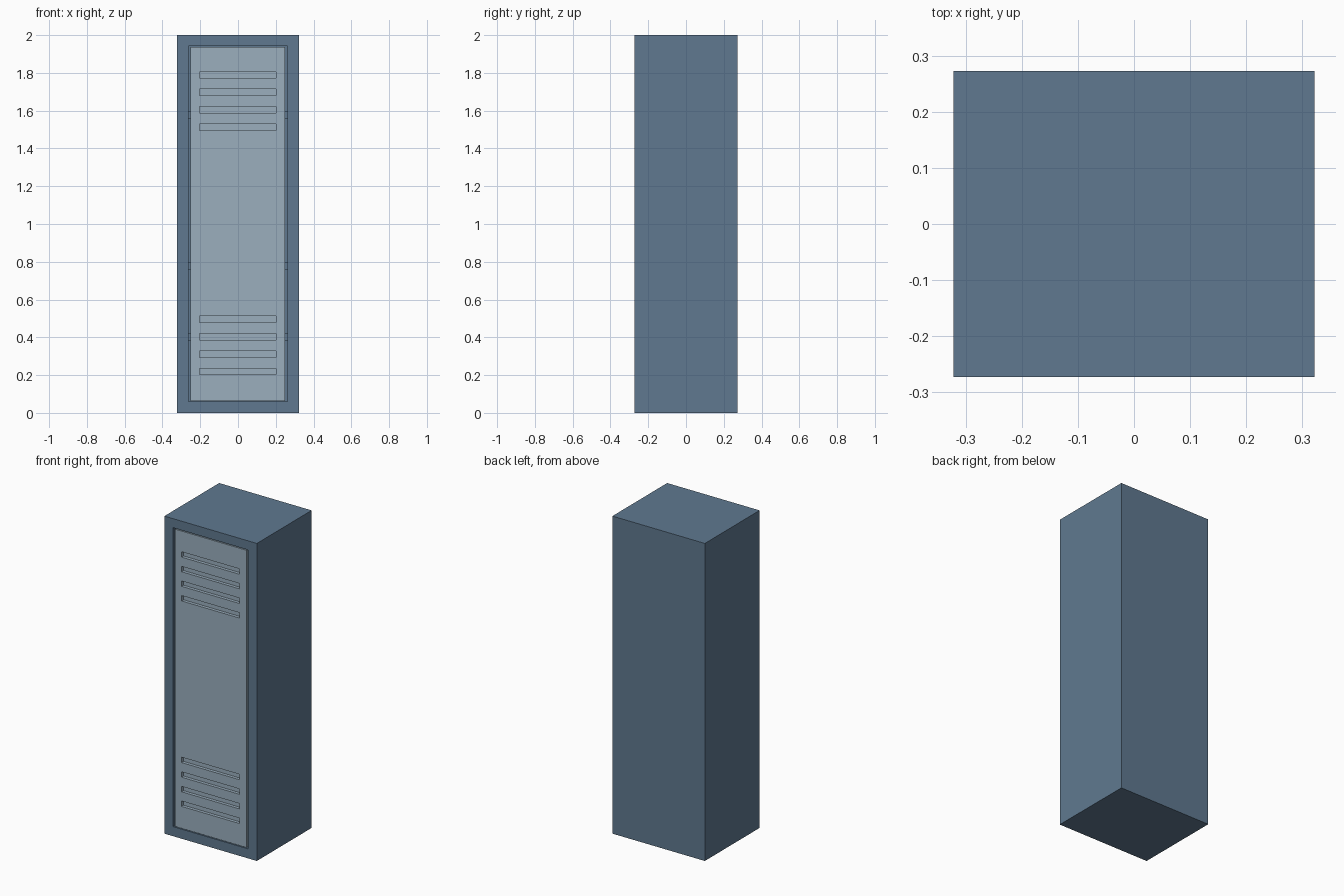
import bpy, bmesh
from mathutils import Vector

if "Cube" in bpy.data.objects:
    bpy.data.objects.remove(bpy.data.objects["Cube"])


def material(name, rgb):
    m = bpy.data.materials.new(name)
    m.diffuse_color = (*rgb, 1)
    m.use_nodes = True
    m.node_tree.nodes["Principled BSDF"].inputs["Base Color"].default_value = m.diffuse_color
    return m


BODY = material("slate blue steel", (0.115, 0.191, 0.279))
DOOR = material("pale grey blue", (0.328, 0.429, 0.515))


def box(name, x, y, z, mat, pockets=(), depth=0):
    """Box from (min, max) ranges, with rectangular pockets sunk into its front."""
    bm = bmesh.new()
    bmesh.ops.create_cube(bm, size=1)
    for v in bm.verts:
        v.co = Vector([r[0] + (c + 0.5) * (r[1] - r[0]) for c, r in zip(v.co, (x, y, z))])
    # cut lines along every pocket edge
    for axis, values in ((0, {e for p in pockets for e in p[0]}),
                         (2, {e for p in pockets for e in p[1]})):
        normal = Vector((axis == 0, 0, axis == 2))
        for e in sorted(values):
            bmesh.ops.bisect_plane(bm, geom=bm.verts[:] + bm.edges[:] + bm.faces[:],
                                   plane_co=normal * e, plane_no=normal)
    # push pocket faces inwards
    sunk = []
    for f in bm.faces:
        c = f.calc_center_median()
        if abs(c.y - y[0]) < 1e-5 and any(
                px[0] < c.x < px[1] and pz[0] < c.z < pz[1] for px, pz in pockets):
            sunk.append(f)
    if sunk:
        new = bmesh.ops.extrude_discrete_faces(bm, faces=sunk)["faces"]
        bmesh.ops.translate(bm, verts=list({v for f in new for v in f.verts}),
                            vec=(0, depth, 0))
    # merge away the leftover cut lines on flat areas
    bmesh.ops.dissolve_limit(bm, angle_limit=0.01, verts=bm.verts[:], edges=bm.edges[:])
    bmesh.ops.recalc_face_normals(bm, faces=bm.faces[:])
    me = bpy.data.meshes.new(name)
    bm.to_mesh(me)
    bm.free()
    me.materials.append(mat)
    ob = bpy.data.objects.new(name, me)
    bpy.context.collection.objects.link(ob)
    return ob


# Hollow cabinet, open at the front
box("locker_body", (-0.322, 0.322), (-0.2725, 0.2725), (0, 2), BODY,
    [((-0.262, 0.262), (0.06, 1.943))], 0.485)

# Interior shelves, just visible through the door gaps
for i, z in enumerate((0.40, 0.777, 1.575)):
    box(f"shelf_{i + 1}", (-0.262, 0.262), (-0.225, 0.2125), (z - 0.02, z + 0.02), BODY)

# Door with two groups of four recessed vent slots
slots = [((-0.204, 0.2), (z0 + i * 0.092 - 0.017, z0 + i * 0.092 + 0.017))
         for z0 in (0.219, 1.513) for i in range(4)]
box("locker_door", (-0.251, 0.249), (-0.27, -0.232), (0.064, 1.936), DOOR, slots, 0.02)
